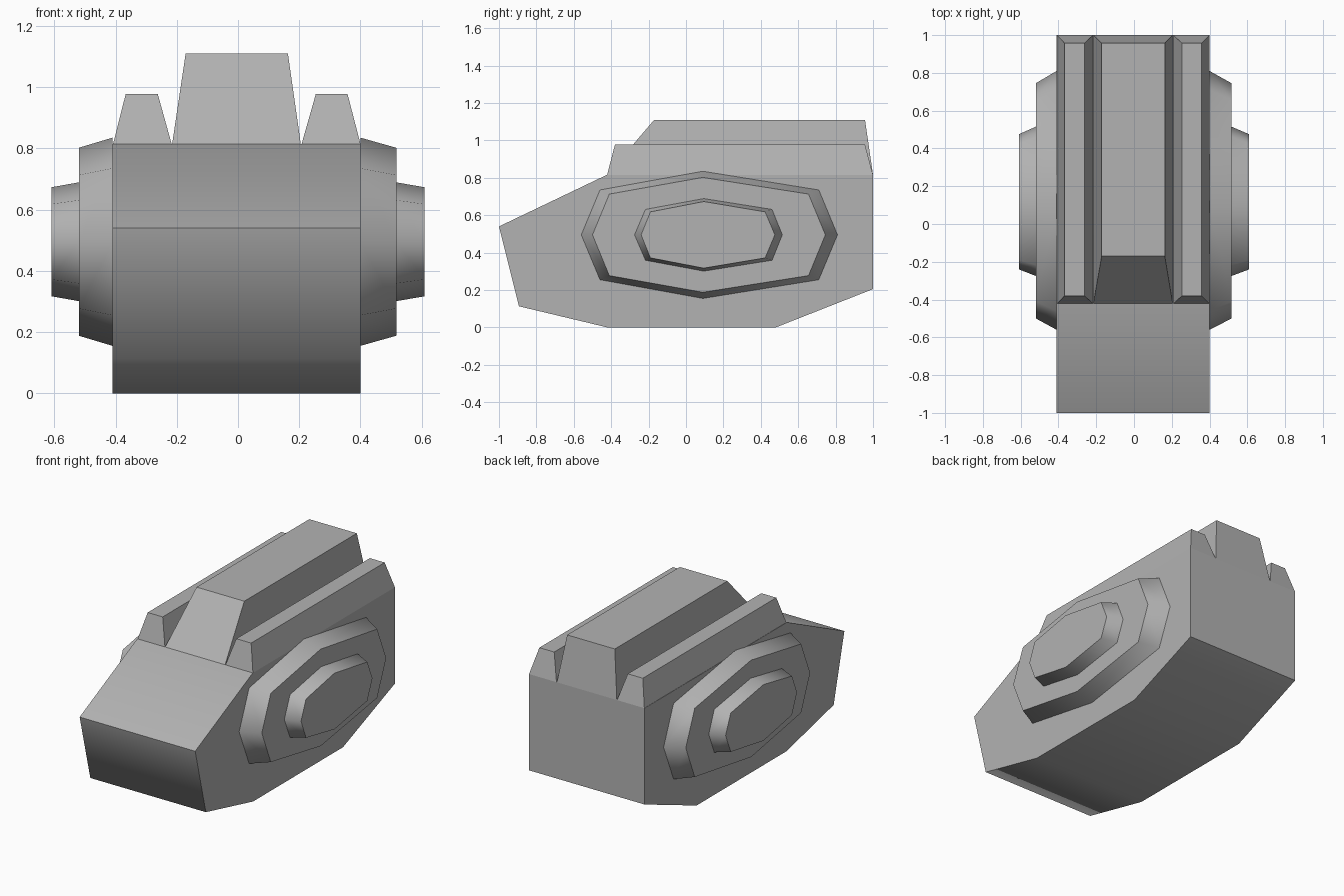
import bpy, bmesh, math

if "Cube" in bpy.data.objects:
    bpy.data.objects.remove(bpy.data.objects["Cube"])

grey = bpy.data.materials.new("dark_grey")
grey.diffuse_color = (0.45, 0.45, 0.45, 1)
grey.use_nodes = True
grey.node_tree.nodes["Principled BSDF"].inputs["Base Color"].default_value = grey.diffuse_color


def loft(name, ring_a, ring_b, smooth=False):
    """Closed solid joining two matching rings; caps stay flat."""
    bm = bmesh.new()
    a = [bm.verts.new(p) for p in ring_a]
    b = [bm.verts.new(p) for p in ring_b]
    n = len(a)
    bm.faces.new(a)
    bm.faces.new(b[::-1])
    for i in range(n):
        j = (i + 1) % n
        side = bm.faces.new((a[j], a[i], b[i], b[j]))
        side.smooth = smooth
    bmesh.ops.recalc_face_normals(bm, faces=bm.faces[:])
    # Sharp rims and corners
    for e in bm.edges:
        rim = any(not f.smooth for f in e.link_faces)
        e.smooth = not rim and e.calc_face_angle() < math.radians(65)
    mesh = bpy.data.meshes.new(name)
    bm.to_mesh(mesh)
    bm.free()
    mesh.materials.append(grey)
    obj = bpy.data.objects.new(name, mesh)
    bpy.context.collection.objects.link(obj)
    return obj


def side_ring(x, profile):
    return [(x, y, z) for y, z in profile]


def rect(x0, x1, y0, y1, z):
    return [(x0, y0, z), (x1, y0, z), (x1, y1, z), (x0, y1, z)]


def octagon(back, front, back_c, front_c, mid, half, half_c):
    """Stretched octagon in the side plane, mirrored about z = 0.495."""
    upper = [(front_c, half_c), (mid, half), (back_c, half_c)]
    pts = [(front, 0)] + upper + [(back, 0)] + [(y, -z) for y, z in upper[::-1]]
    return [(y, 0.495 + z) for y, z in pts]


# Main body: side profile extruded across the width
X0, X1 = -0.41, 0.40
body = [(-1, 0.54), (-0.893, 0.113), (-0.42, 0), (0.48, 0),
        (1, 0.205), (1, 0.815), (-0.425, 0.815)]
loft("body", side_ring(X0, body), side_ring(X1, body), True)

# Tapered top rails
rails = [
    ("centre_rail", (-0.215, 0.205), (-0.171, 0.163), (-0.17, 0.957), 1.11),
    ("left_rail", (-0.408, -0.217), (-0.367, -0.262), (-0.38, 0.957), 0.977),
    ("right_rail", (0.208, 0.40), (0.254, 0.358), (-0.38, 0.957), 0.977),
]
for name, base, top, ys, z in rails:
    loft(name, rect(*base, -0.422, 1, 0.815), rect(*top, *ys, z))

# Stepped octagonal side covers
big_in = octagon(0.81, -0.56, 0.71, -0.46, 0.09, 0.34, 0.24)
big_out = octagon(0.745, -0.50, 0.655, -0.41, 0.09, 0.307, 0.218)
small_in = octagon(0.515, -0.275, 0.46, -0.217, 0.095, 0.194, 0.136)
small_out = octagon(0.475, -0.24, 0.423, -0.19, 0.095, 0.178, 0.123)
for side, x_a, x_b, x_c in (("left", X0, -0.52, -0.61), ("right", X1, 0.517, 0.61)):
    loft(side + "_cover", side_ring(x_a, big_in), side_ring(x_b, big_out), True)
    loft(side + "_hub", side_ring(x_b, small_in), side_ring(x_c, small_out), True)
